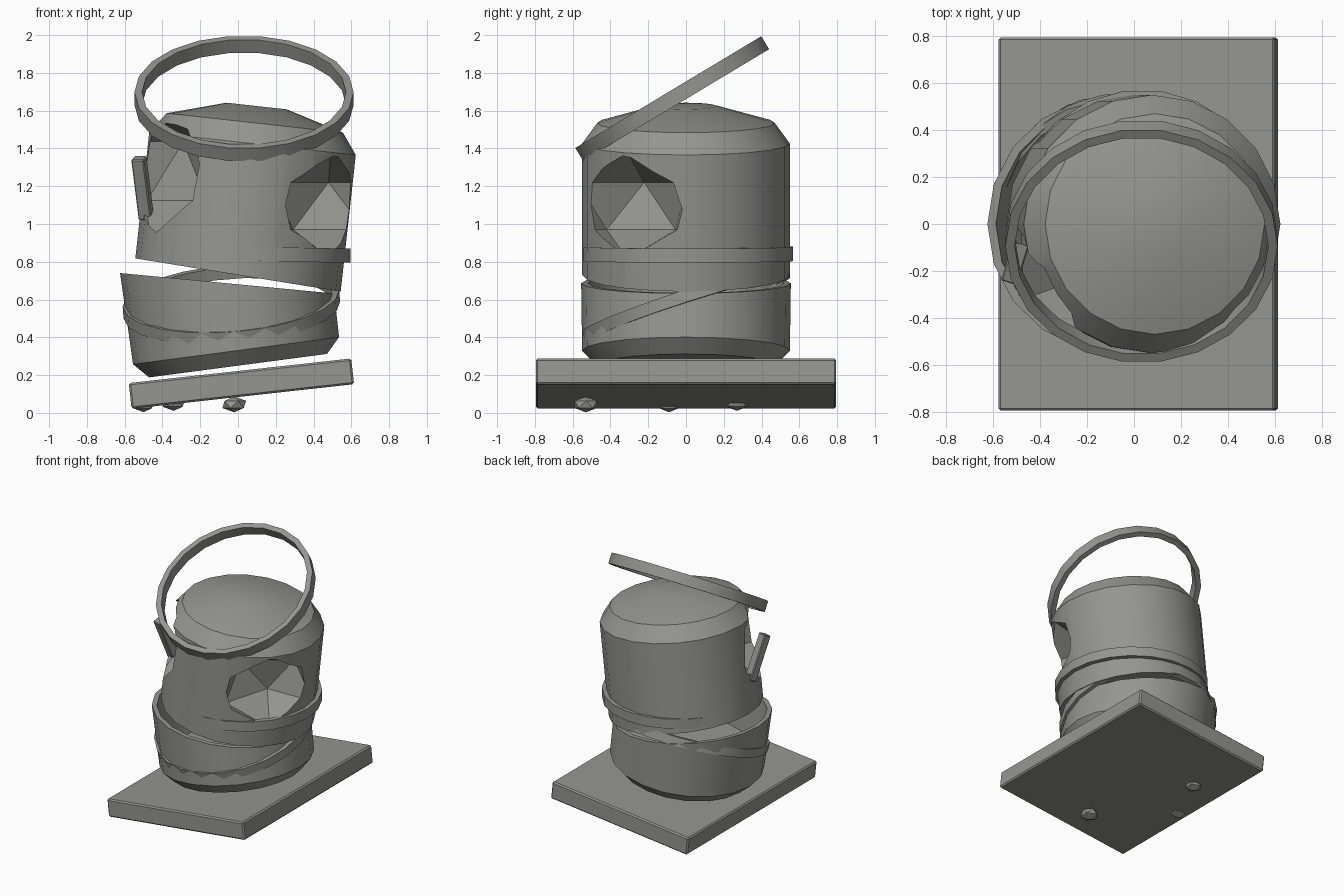
import bpy, bmesh, math
from mathutils import Matrix, Vector

if "Cube" in bpy.data.objects:
    bpy.data.objects.remove(bpy.data.objects["Cube"])

grey = bpy.data.materials.new("weathered_grey")
grey.diffuse_color = (0.30, 0.30, 0.28, 1)
grey.use_nodes = True
grey.node_tree.nodes["Principled BSDF"].inputs["Base Color"].default_value = grey.diffuse_color


def tilt(x=0, y=0, z=0, rx=0, ry=0, rz=0):
    """Placement from a location and rotations in degrees."""
    return (Matrix.Translation((x, y, z)) @ Matrix.Rotation(math.radians(ry), 4, 'Y')
            @ Matrix.Rotation(math.radians(rx), 4, 'X') @ Matrix.Rotation(math.radians(rz), 4, 'Z'))


def finish(name, bm, matrix, smooth=None):
    bmesh.ops.recalc_face_normals(bm, faces=bm.faces)
    mesh = bpy.data.meshes.new(name)
    bm.transform(matrix)
    bm.to_mesh(mesh)
    bm.free()
    mesh.materials.append(grey)
    obj = bpy.data.objects.new(name, mesh)
    bpy.context.collection.objects.link(obj)
    if smooth:
        shade(obj, smooth)
    return obj


def activate(obj):
    bpy.ops.object.select_all(action='DESELECT')
    obj.select_set(True)
    bpy.context.view_layer.objects.active = obj


def shade(obj, degrees):
    activate(obj)
    bpy.ops.object.shade_smooth_by_angle(angle=math.radians(degrees))


def lathe(name, profile, matrix, smooth, segments=20, closed=False):
    """Turn (radius, height, slope) points; slope slants that ring along x."""
    bm = bmesh.new()
    rings = []
    for r, h, slope in profile:
        ring = []
        for i in range(segments):
            a = 2 * math.pi * i / segments
            x = r * math.cos(a)
            ring.append(bm.verts.new((x, r * math.sin(a), h + slope * x)))
        rings.append(ring)
    pairs = list(zip(rings, rings[1:]))
    if closed:
        pairs.append((rings[-1], rings[0]))
    else:
        bm.faces.new(rings[0])
        bm.faces.new(rings[-1])
    for a, b in pairs:
        for i in range(segments):
            j = (i + 1) % segments
            bm.faces.new((a[i], a[j], b[j], b[i]))
    return finish(name, bm, matrix, smooth)


def band(name, radius, thick, height, matrix):
    """Flat strip bent into a full hoop."""
    r, h = radius - thick, height / 2
    return lathe(name, [(r, -h, 0), (radius, -h, 0), (radius, h, 0), (r, h, 0)],
                 matrix, 30, 22, True)


def box(name, size, matrix, bevel):
    bm = bmesh.new()
    bmesh.ops.create_cube(bm, size=1)
    bmesh.ops.scale(bm, vec=size, verts=bm.verts)
    bmesh.ops.bevel(bm, geom=bm.edges[:], offset=bevel, segments=1, affect='EDGES')
    return finish(name, bm, matrix)


def rock(name, matrix):
    bm = bmesh.new()
    bmesh.ops.create_icosphere(bm, subdivisions=1, radius=1)
    return finish(name, bm, matrix)


# Sloping base slab with small studs underneath
box("base_slab", (1.185, 1.59, 0.137), tilt(0.018, 0, 0.155, ry=-6.3), 0.01)
for x, y, z, r in ((-0.02, -0.53, 0.045, 0.07), (-0.34, 0.27, 0.05, 0.065),
                   (-0.5, -0.09, 0.04, 0.06)):
    rock("base_stud", Matrix.Translation((x, y, z)) @ Matrix.Diagonal((r, r, r * 0.6, 1)))

# Lower shell, open at the slanted rim
lathe("lower_shell", [(0.475, 0, 0), (0.55, 0.08, 0), (0.555, 0.44, -0.23),
                      (0.52, 0.44, -0.23), (0.50, 0.16, 0)],
      tilt(0, 0, 0.25, ry=-7.5), 35)

# Upper body with shallow domed top, leaning the other way
body = lathe("upper_body", [(0.55, 0, -0.05), (0.55, 0.70, 0), (0.47, 0.81, 0),
                            (0.16, 0.90, 0)], tilt(0.0, 0, 0.73, ry=6.3), None)

# Faceted hollows knocked out of the body
for x, y, z, r, rz, turn in ((0.49, -0.31, 1.095, 0.36, 0.28, 20),
                             (-0.47, -0.32, 1.28, 0.36, 0.35, 200)):
    cutter = rock("hollow_cutter", Matrix.Translation((x, y, z))
                  @ Matrix.Rotation(math.radians(turn), 4, 'Z') @ Matrix.Diagonal((r, r, rz, 1)))
    cutter.hide_render = True
    cut = body.modifiers.new("hollow", 'BOOLEAN')
    cut.operation, cut.solver, cut.object = 'DIFFERENCE', 'EXACT', cutter
    activate(body)
    bpy.ops.object.modifier_apply(modifier=cut.name)
    bpy.data.objects.remove(cutter)
shade(body, 33)

# Belts around the body and a loop handle on top
band("middle_belt", 0.56, 0.04, 0.075, tilt(0.035, 0.012, 0.842, ry=1))
band("lower_belt", 0.575, 0.04, 0.065, tilt(-0.035, 0, 0.575, rx=18, ry=-4.5))
band("loop_handle", 0.58, 0.04, 0.08, tilt(0.032, -0.073, 1.664, rx=31))

# Splinter standing in the left hollow
foot, tip = Vector((-0.485, -0.10, 1.03)), Vector((-0.525, -0.225, 1.35))
lean = (tip - foot).to_track_quat('Z', 'Y').to_matrix().to_4x4()
box("splinter", (0.07, 0.06, (tip - foot).length),
    Matrix.Translation((foot + tip) / 2) @ lean, 0.006)
